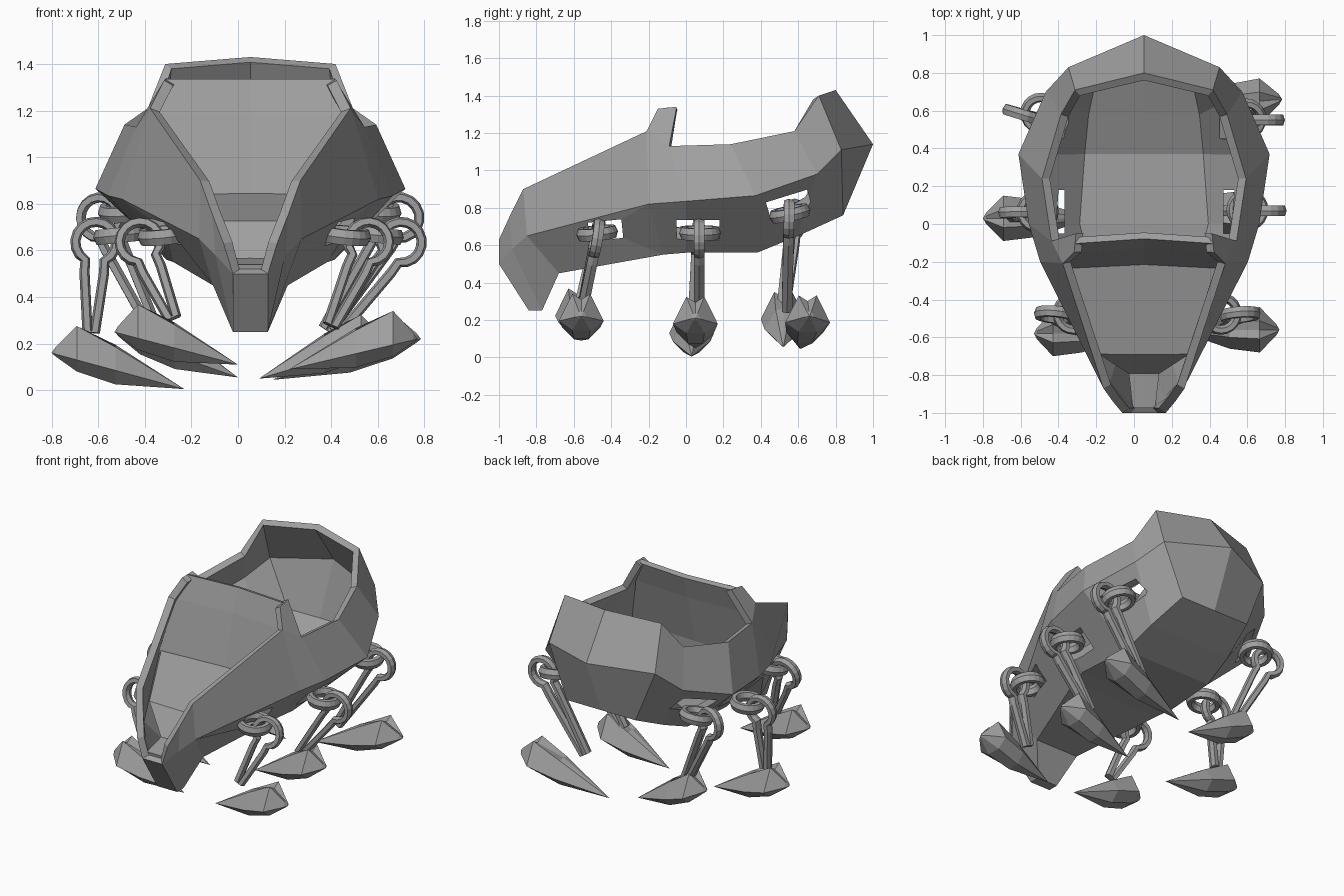
import bpy, bmesh, math
from mathutils import Vector, Matrix

if "Cube" in bpy.data.objects:
    bpy.data.objects.remove(bpy.data.objects["Cube"])

CX = 0.053  # the hull's centre line

grey = bpy.data.materials.new("plain grey")
grey.use_nodes = True
grey.diffuse_color = (0.35, 0.35, 0.35, 1)
grey.node_tree.nodes["Principled BSDF"].inputs["Base Color"].default_value = (0.35, 0.35, 0.35, 1)


def finish(name, bm, x=0.0):
    mesh = bpy.data.meshes.new(name)
    bm.to_mesh(mesh)
    bm.free()
    obj = bpy.data.objects.new(name, mesh)
    obj.location.x = x
    bpy.context.collection.objects.link(obj)
    mesh.materials.append(grey)
    return obj


def mirrored(name, polygons, thickness):
    """Build half polygons on both sides, weld them and thicken the sheet inward."""
    bm = bmesh.new()
    for poly in polygons:
        for s in (1, -1):
            pts = [(s * x, y, z) for x, y, z in poly]
            bm.faces.new([bm.verts.new(p) for p in pts[::s]])
    bmesh.ops.remove_doubles(bm, verts=bm.verts, dist=0.0005)
    bmesh.ops.dissolve_degenerate(bm, edges=bm.edges, dist=0.0005)
    bmesh.ops.recalc_face_normals(bm, faces=bm.faces)
    lowest = min(bm.faces, key=lambda f: f.calc_center_median().z)
    if lowest.normal.z > 0:
        bmesh.ops.reverse_faces(bm, faces=bm.faces)
    obj = finish(name, bm, CX)
    solid = obj.modifiers.new("wall", "SOLIDIFY")
    solid.thickness, solid.offset = thickness, -1
    return obj


# Hull: bottom edge, chine and rim at each station, nose to tail
bottom = [(.075, -.84, .25), (.075, -.77, .25), (.16, -.68, .45), (.33, -.12, .55),
          (.36, 0, .56), (.33, .38, .56), (.31, .6, .65), (.26, .84, .76), (0, .84, .76)]
chine = [(.075, -1, .5), (.15, -.93, .58), (.22, -.85, .65), (.55, -.2, .82),
         (.61, 0, .835), (.665, .37, .865), (.52, .7, .98), (.4, .83, 1.11), (0, 1, 1.14)]
rim = [(.115, -1, .63), (.165, -.94, .76), (.215, -.87, .9), (.43, -.21, 1.21),
       (.49, -.09, 1.13), (.54, .24, 1.14), (.44, .58, 1.21), (.365, .71, 1.4), (0, .8, 1.43)]

panels = []
for i in range(len(rim) - 1):
    b, c = bottom[i], bottom[i + 1]
    panels.append([b, c, chine[i + 1], chine[i]])
    panels.append([chine[i], chine[i + 1], rim[i + 1], rim[i]])
    if c[0] > 0:
        panels.append([(0, b[1], b[2]), (0, c[1], c[2]), c, b])
# Nose plate and the raised hood cheeks
panels.append([(0, -.84, .25), bottom[0], chine[0], (0, -1, .5)])
panels.append([rim[3], rim[4], (.36, -.05, 1.34), (.37, -.15, 1.33)])
hull = mirrored("hull", panels, 0.045)

# Openings in the hull sides for the rings, the rear pair sloping with the hull
cut = bmesh.new()
for x, y, z, wide, high, slope in ((.45, -.43, .68, .18, .1, .1), (.6, .065, .67, .23, .13, 0),
                                   (.58, .55, .82, .23, .09, .3)):
    for s in (1, -1):
        m = (Matrix.Translation((s * x, y, z)) @ Matrix.Rotation(slope, 4, "X")
             @ Matrix.Diagonal((.36, wide, high, 1)))
        bmesh.ops.create_cube(cut, size=1, matrix=m)
cutter = finish("opening_cutter", cut, CX)
cutter.hide_render = True
cutter.hide_viewport = True
cutter.display_type = "WIRE"
boolean = hull.modifiers.new("openings", "BOOLEAN")
boolean.object, boolean.operation, boolean.solver = cutter, "DIFFERENCE", "EXACT"


def strip(points, bulge=0.0):
    """Half-width quads from the centre line, pushed back by bulge, out to each pair of points."""
    return [[(0, a[1] + bulge, a[2]), a, b, (0, b[1] + bulge, b[2])]
            for a, b in zip(points, points[1:])]


# Bulkhead and the stepped front deck
mirrored("bulkhead", strip([(.365, -.07, 1.325), (.41, -.12, 1.17), (.5, -.205, .84),
                            (.28, -.205, .58)], .025), 0.035)
mirrored("front_deck", strip([(.49, -.19, .83), (.24, -.68, .71), (.08, -.78, .55),
                              (.06, -.97, .52)]), 0.02)


def ring(name, centre, pitch, tilt):
    bpy.ops.mesh.primitive_torus_add(major_segments=20, minor_segments=6, major_radius=.087,
                                     minor_radius=.025, location=centre, rotation=(pitch, tilt, 0))
    obj = bpy.context.object
    obj.name = name
    obj.scale.z = 1.5
    obj.data.materials.append(grey)


def hook(name, head, tip, yaw):
    """A closed wire loop: round eye with two shanks meeting at the tip."""
    head, tip = Vector(head), Vector(tip)
    down = (tip - head).normalized()
    across = down.cross(Vector((math.sin(yaw), math.cos(yaw), 0))).normalized()
    face = across.cross(down)
    outline = []
    for k in range(15):
        a = math.radians(28 + k * (304 / 14))
        outline.append((math.cos(a) * .088, math.sin(a) * .088))
    length = (tip - head).length
    outline += [(.13, -.042), (length, -.016), (length, .016), (.13, .042)]
    bm = bmesh.new()
    loops = []
    # Flat hexagonal wire section swept around the outline
    section = [(.022, 0), (.013, .028), (-.013, .028), (-.022, 0), (-.013, -.028), (.013, -.028)]
    n = len(outline)
    for i, (u, v) in enumerate(outline):
        pu, pv = outline[i - 1]
        nu, nv = outline[(i + 1) % n]
        t = Vector((nu - pu, nv - pv)).normalized()
        loops.append([bm.verts.new(head + down * (u + t.y * o) + across * (v - t.x * o) + face * w)
                      for o, w in section])
    for i in range(n):
        a, b = loops[i], loops[(i + 1) % n]
        for j in range(6):
            k = (j + 1) % 6
            bm.faces.new((a[j], a[k], b[k], b[j]))
    bmesh.ops.recalc_face_normals(bm, faces=bm.faces)
    finish(name, bm)


def foot(name, heel, toe):
    """A faceted claw: pointed heel, notched high shoulder, long pointed toe."""
    heel, toe = Vector(heel), Vector(toe)
    bm = bmesh.new()
    rows = []
    # Position along the claw, half width, top, underside, notch depth
    for t, half, top, low, notch in ((.03, .03, .03, .01, 0), (.19, .12, .145, .05, .03),
                                     (.48, .1, .1, .06, -.01)):
        p = heel.lerp(toe, t)
        shape = [(0, top - notch), (half * .4, top), (half, 0), (half * .4, -low),
                 (-half * .4, -low), (-half, 0), (-half * .4, top)]
        rows.append([bm.verts.new(p + Vector((0, y, z))) for y, z in shape])
    back, end = bm.verts.new(heel), bm.verts.new(toe)
    n = len(rows[0])
    for j in range(n):
        k = (j + 1) % n
        for a, b in zip(rows, rows[1:]):
            bm.faces.new((a[j], a[k], b[k], b[j]))
        bm.faces.new((rows[-1][j], rows[-1][k], end))
        bm.faces.new((rows[0][k], rows[0][j], back))
    bmesh.ops.recalc_face_normals(bm, faces=bm.faces)
    finish(name, bm)


# Legs: hook eye, hook tip, heel, toe, ring pitch, hook yaw
legs = {
    "front_right": ((-.42, -.48, .635), (-.28, -.56, .31), (-.53, -.58, .25), (0, -.58, .11), .1, 0),
    "middle_right": ((-.61, .06, .635), (-.63, .04, .25), (-.8, .03, .16), (-.23, .03, .005), 0, 0),
    "rear_right": ((-.59, .58, .74), (-.36, .52, .26), (-.52, .52, .24), (0, .52, .055), .2, .3),
    "front_left": ((.56, -.48, .635), (.4, -.55, .28), (.77, -.56, .22), (.22, -.56, .09), .1, 0),
    "middle_left": ((.7, .07, .635), (.42, .07, .25), (.63, .05, .21), (.09, .05, .05), 0, 0),
    "rear_left": ((.69, .55, .74), (.38, .54, .26), (.785, .66, .22), (.15, .61, .045), .2, 0),
}
for name, (eye, tip, heel, toe, pitch, yaw) in legs.items():
    s = 1 if eye[0] > 0 else -1
    ring(name + "_ring", (eye[0] - s * .1, eye[1] + .005, eye[2] + .03), pitch, s * .1)
    hook(name + "_hook", eye, tip, yaw)
    foot(name + "_foot", heel, toe)
